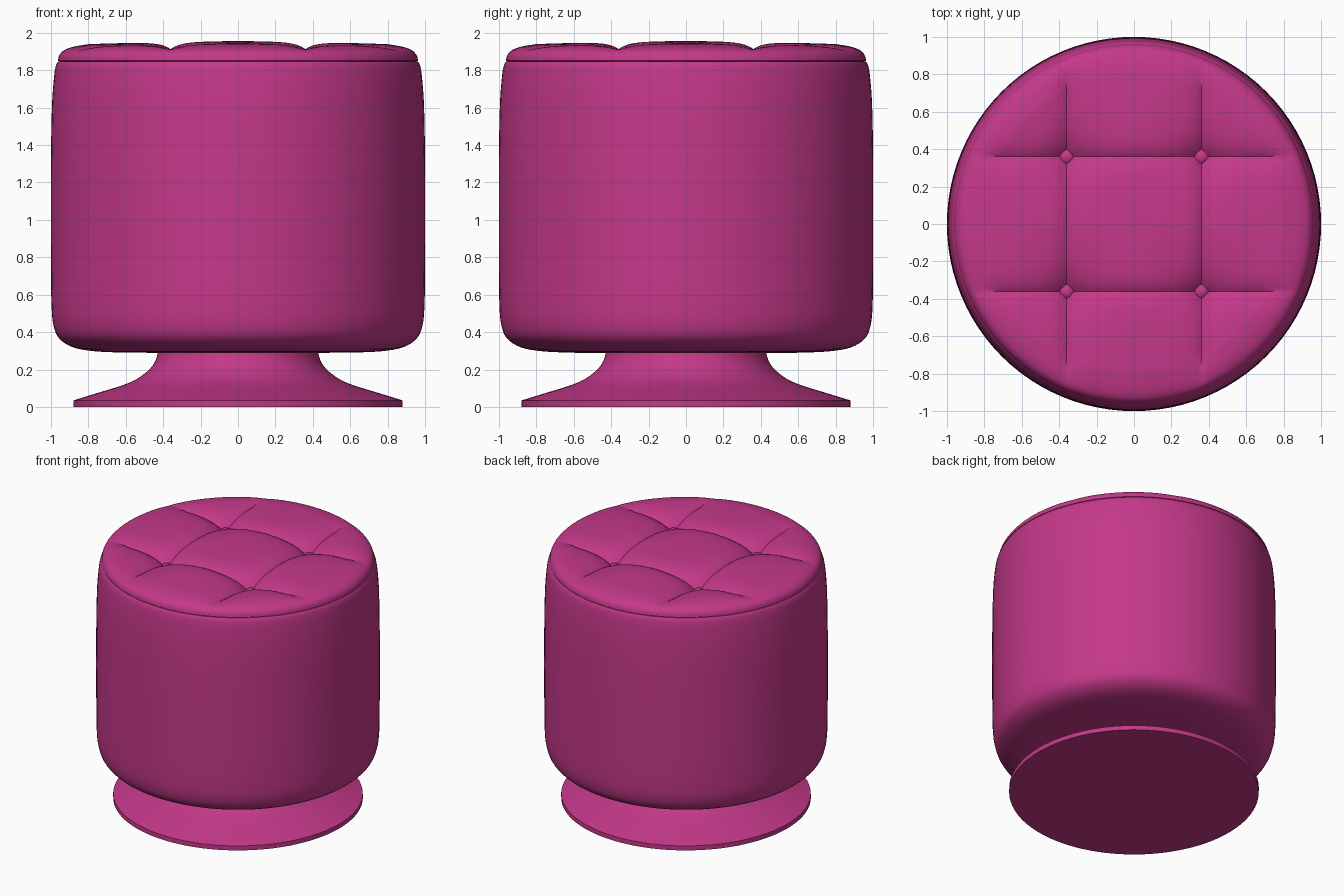
import bpy, bmesh, math
from mathutils import Vector

if "Cube" in bpy.data.objects:
    bpy.data.objects.remove(bpy.data.objects["Cube"])

fabric = bpy.data.materials.new("magenta_fabric")
fabric.diffuse_color = (0.55, 0.04, 0.25, 1)
fabric.use_nodes = True
fabric.node_tree.nodes["Principled BSDF"].inputs["Base Color"].default_value = fabric.diffuse_color
GRID = 0.36      # offset of the tufting lines from the centre


def spline(pts, steps):
    """Catmull-Rom curve through 2D profile points."""
    p = [Vector(q) for q in pts]
    p = [2 * p[0] - p[1]] + p + [2 * p[-1] - p[-2]]
    out = []
    for a, b, c, d in zip(p, p[1:], p[2:], p[3:]):
        for i in range(steps):
            t = i / steps
            out.append(0.5 * (2 * b + (c - a) * t + (2 * a - 5 * b + 4 * c - d) * t * t
                              + (3 * b - a - 3 * c + d) * t ** 3))
    return out + [p[-2]]


def lathe(profile, segs=96):
    """Revolve (radius, z) points round z; points with r = 0 become poles."""
    bm = bmesh.new()
    rings = []
    for r, z in profile:
        if r < 1e-5:
            rings.append([bm.verts.new((0, 0, z))] * segs)
        else:
            rings.append([bm.verts.new((r * math.cos(2 * math.pi * i / segs),
                                        r * math.sin(2 * math.pi * i / segs), z))
                          for i in range(segs)])
    for a, b in zip(rings, rings[1:]):
        for i in range(segs):
            j = (i + 1) % segs
            bm.faces.new(list(dict.fromkeys((a[i], a[j], b[j], b[i]))))
    bmesh.ops.recalc_face_normals(bm, faces=bm.faces)
    return bm


def finish(bm, name, angle=35):
    mesh = bpy.data.meshes.new(name)
    bm.to_mesh(mesh)
    bm.free()
    ob = bpy.data.objects.new(name, mesh)
    bpy.context.collection.objects.link(ob)
    mesh.materials.append(fabric)
    bpy.ops.object.select_all(action='DESELECT')
    ob.select_set(True)
    bpy.context.view_layer.objects.active = ob
    bpy.ops.object.shade_smooth_by_angle(angle=math.radians(angle))
    return ob


# Flared pedestal with a flat underside
flare = spline([(0.88, 0.035), (0.75, 0.075), (0.62, 0.115), (0.54, 0.15),
                (0.475, 0.2), (0.44, 0.25), (0.425, 0.31)], 4)
finish(lathe([(0, 0), (0.88, 0)] + [tuple(v) for v in flare] + [(0, 0.31)]), "pedestal")

# Upholstered drum
side = spline([(0.6, 0.29), (0.76, 0.297), (0.88, 0.318), (0.955, 0.365), (0.985, 0.43),
               (0.997, 0.54), (1.0, 0.8), (1.0, 1.3), (0.995, 1.6), (0.985, 1.75),
               (0.975, 1.82), (0.962, 1.847)], 4)
finish(lathe([(0, 0.288)] + [tuple(v) for v in side] + [(0.94, 1.843)]), "drum")

# Tufted cushion: domed disc cut along the tufting lines, then pressed in
edge = spline([(0.963, 1.851), (0.955, 1.88), (0.93, 1.907), (0.88, 1.926), (0.8, 1.94)], 4)
dome = [(0.8 * (1 - i / 36), 1.957 - 0.017 * (1 - i / 36) ** 2) for i in range(1, 37)]
bm = lathe([(0.94, 1.843)] + [tuple(v) for v in edge] + dome)
for axis in (Vector((1, 0, 0)), Vector((0, 1, 0))):
    for s in (-1, 1):
        for off in (-0.02, 0, 0.02):
            bmesh.ops.bisect_plane(bm, geom=bm.verts[:] + bm.edges[:] + bm.faces[:],
                                   dist=1e-4, plane_co=axis * (s * GRID + off), plane_no=axis)
for v in bm.verts:
    dx, dy = abs(abs(v.co.x) - GRID), abs(abs(v.co.y) - GRID)
    r = math.hypot(v.co.x, v.co.y)
    fade = min(1, max(0, (0.95 - r) / 0.17))
    groove = 0.037 * math.exp(-min(dx, dy) / 0.05)
    dimple = 0.095 * math.exp(-math.hypot(dx, dy) / 0.11)
    v.co.z -= fade * groove + dimple * fade
finish(bm, "tufted_cushion", 40)

# Four buttons
for sx in (-1, 1):
    for sy in (-1, 1):
        bm = bmesh.new()
        bmesh.ops.create_uvsphere(bm, u_segments=24, v_segments=12, radius=0.043)
        for v in bm.verts:
            v.co.z *= 0.7
        bmesh.ops.translate(bm, verts=bm.verts, vec=(sx * GRID, sy * GRID, 1.832))
        finish(bm, "button")
